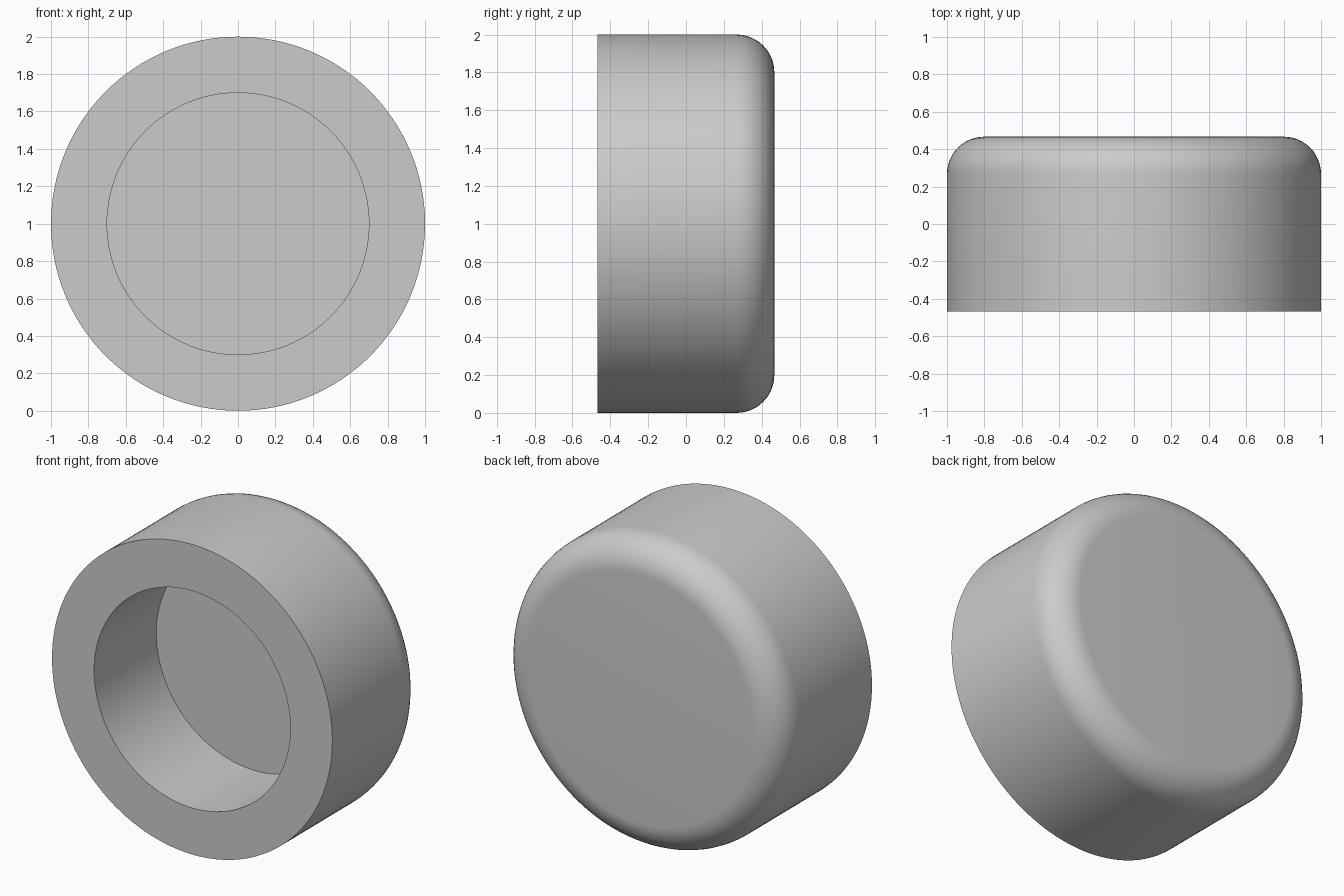
import bpy, bmesh, math
from mathutils import Matrix, Vector

default = bpy.data.objects.get("Cube")
if default:
    bpy.data.objects.remove(default, do_unlink=True)

HALF_DEPTH, OUTER, WALL, FILLET = 0.467, 1.0, 0.3, 0.2
SEGMENTS, FILLET_STEPS = 128, 12

grey = bpy.data.materials.new("plain_grey")
grey.use_nodes = True
colour = (0.6, 0.6, 0.6, 1)
grey.diffuse_color = colour
grey.node_tree.nodes["Principled BSDF"].inputs["Base Color"].default_value = colour

# Half section as (radius, y): recess floor, recess wall, front rim, side, rounded back
inner = OUTER - WALL
profile = [(0, HALF_DEPTH - WALL), (inner, HALF_DEPTH - WALL),
           (inner, -HALF_DEPTH), (OUTER, -HALF_DEPTH)]
for i in range(FILLET_STEPS + 1):
    a = math.pi / 2 * i / FILLET_STEPS
    profile.append((OUTER - FILLET + FILLET * math.cos(a),
                    HALF_DEPTH - FILLET + FILLET * math.sin(a)))
profile.append((0, HALF_DEPTH))

# Revolve the section around the front-to-back axis
bm = bmesh.new()
verts = [bm.verts.new((r, y, 0)) for r, y in profile]
edges = [bm.edges.new(pair) for pair in zip(verts, verts[1:])]
bmesh.ops.spin(bm, geom=verts + edges, cent=(0, 0, 0), axis=(0, 1, 0),
               angle=math.tau, steps=SEGMENTS, use_merge=False)
bmesh.ops.remove_doubles(bm, verts=bm.verts, dist=0.0001)
bmesh.ops.recalc_face_normals(bm, faces=bm.faces)
bmesh.ops.translate(bm, verts=bm.verts, vec=(0, 0, OUTER))

mesh = bpy.data.meshes.new("round_cap")
bm.to_mesh(mesh)
bm.free()
mesh.materials.append(grey)
cap = bpy.data.objects.new("round_cap", mesh)
bpy.context.collection.objects.link(cap)

# Smooth curves, sharp rims
bpy.ops.object.select_all(action="DESELECT")
cap.select_set(True)
bpy.context.view_layer.objects.active = cap
bpy.ops.object.shade_smooth_by_angle(angle=math.radians(30))
